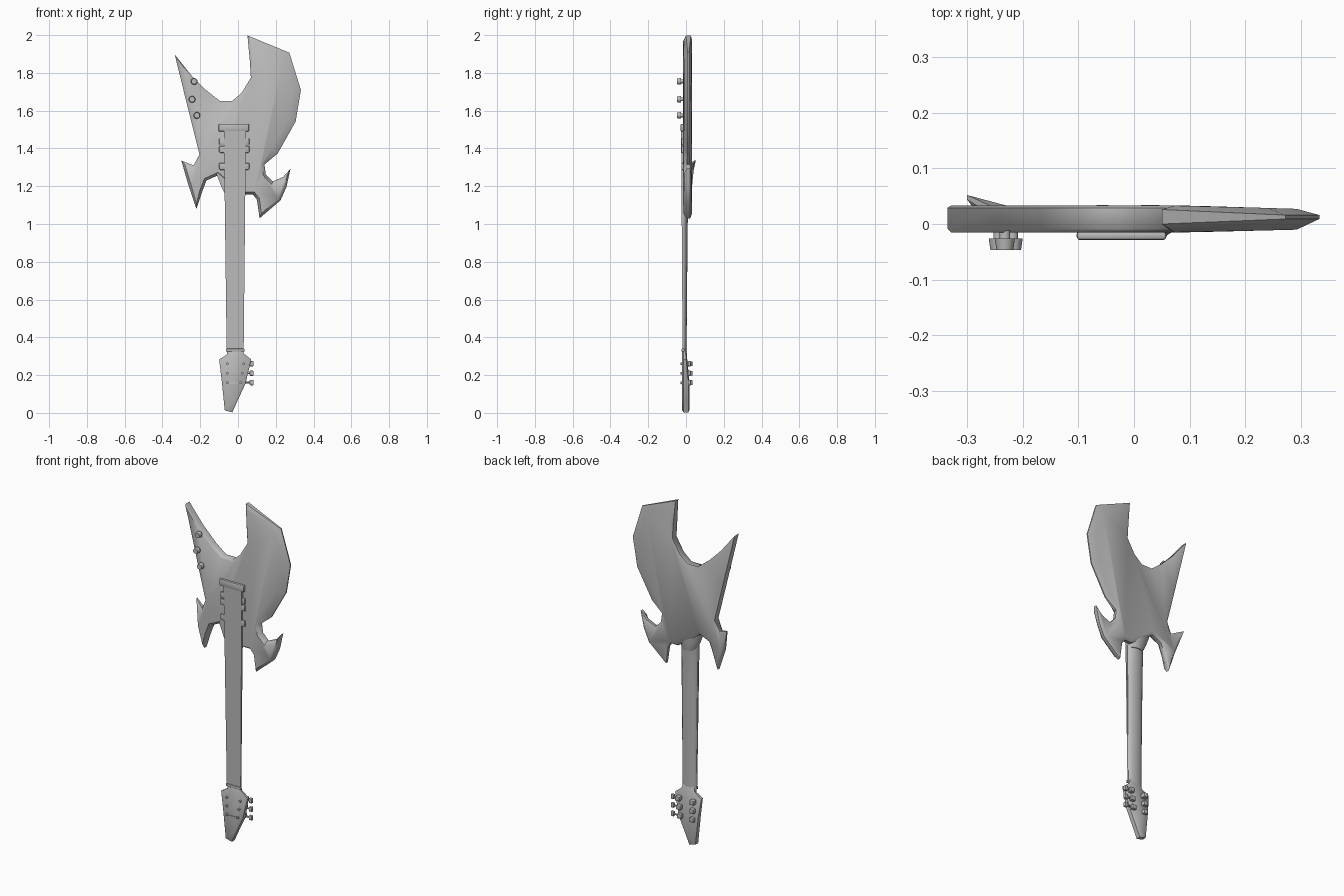
import bpy, bmesh, math
from mathutils import Vector, Matrix

if "Cube" in bpy.data.objects:
    bpy.data.objects.remove(bpy.data.objects["Cube"])

grey = bpy.data.materials.new("plain_grey")
grey.diffuse_color = (0.5, 0.5, 0.5, 1)
grey.use_nodes = True
grey.node_tree.nodes["Principled BSDF"].inputs["Base Color"].default_value = grey.diffuse_color


def finish(name, bm, angle=40):
    bmesh.ops.recalc_face_normals(bm, faces=bm.faces)
    me = bpy.data.meshes.new(name)
    bm.to_mesh(me)
    bm.free()
    ob = bpy.data.objects.new(name, me)
    bpy.context.collection.objects.link(ob)
    me.materials.append(grey)
    bpy.ops.object.select_all(action='DESELECT')
    ob.select_set(True)
    bpy.context.view_layer.objects.active = ob
    bpy.ops.object.shade_smooth_by_angle(angle=math.radians(angle))
    return ob


def loft(name, rings, angle=40):
    """Skin a list of closed rings and cap both ends."""
    bm = bmesh.new()
    vs = [[bm.verts.new(p) for p in r] for r in rings]
    n = len(vs[0])
    for a, b in zip(vs, vs[1:]):
        for i in range(n):
            bm.faces.new((a[i], a[(i + 1) % n], b[(i + 1) % n], b[i]))
    bm.faces.new(vs[0])
    bm.faces.new(vs[-1])
    return finish(name, bm, angle)


def inset(pts, widths):
    """Move each corner of a clockwise outline inward along its mitre."""
    out = []
    for i, p in enumerate(pts):
        d1 = (p - pts[i - 1]).normalized()
        d2 = (pts[(i + 1) % len(pts)] - p).normalized()
        m = Vector((d1.y + d2.y, -d1.x - d2.x)).normalized()
        c = max(0.5, m.dot(Vector((d1.y, -d1.x))))
        out.append(p + m * widths[i] / c)
    return out


def slab(name, pts, widths, edge, face):
    """Bevelled plate: edge(p) gives rim depths, face(p) gives flat depths."""
    pts = [Vector(p) for p in pts]
    ins = inset(pts, widths)
    ring = lambda ps, f, k: [(p.x, f(p)[k], p.y) for p in ps]
    return loft(name, [ring(ins, face, 0), ring(pts, edge, 0),
                       ring(pts, edge, 1), ring(ins, face, 1)], 50)


def box(name, x0, x1, y0, y1, z0, z1, bev=0.003):
    bm = bmesh.new()
    bmesh.ops.create_cube(bm, size=1)
    for v in bm.verts:
        v.co = ((x0 + x1) / 2 + v.co.x * (x1 - x0),
                (y0 + y1) / 2 + v.co.y * (y1 - y0),
                (z0 + z1) / 2 + v.co.z * (z1 - z0))
    bmesh.ops.bevel(bm, geom=bm.edges[:], offset=bev, segments=2,
                    profile=0.5, affect='EDGES')
    return finish(name, bm)


def peg(name, start, end, r0, r1, sides=10):
    bm = bmesh.new()
    a, b = Vector(start), Vector(end)
    rot = (b - a).to_track_quat('Z', 'Y').to_matrix().to_4x4()
    bmesh.ops.create_cone(bm, cap_ends=True, segments=sides, radius1=r0,
                          radius2=r1, depth=(b - a).length,
                          matrix=Matrix.Translation((a + b) / 2) @ rot)
    return finish(name, bm)


# Body outline, clockwise from the left horn
notch = [(-.335, 1.897), (-.245, 1.785), (-.165, 1.705), (-.097, 1.652),
         (-.03, 1.652), (.02, 1.695), (.068, 1.775), (.063, 1.86)]
wing = [(.05, 1.998), (.272, 1.907), (.333, 1.71), (.305, 1.542),
        (.21, 1.373)]
right_fin = [(.14, 1.315), (.147, 1.262), (.183, 1.225), (.24, 1.25),
             (.278, 1.293), (.257, 1.198), (.225, 1.125), (.114, 1.03),
             (.1, 1.13), (.08, 1.155), (.035, 1.155)]
left_fin = [(-.07, 1.225), (-.108, 1.257), (-.167, 1.23), (-.19, 1.17),
            (-.22, 1.08), (-.262, 1.204), (-.3, 1.336), (-.235, 1.31),
            (-.204, 1.368)]
flank = [(-.257, 1.58)]


def body_edge(p):
    if p.x < -.29 and p.y < 1.4:                 # fin tip swept backwards
        return (.044, .052)
    if p.y < 1.34:                               # fins
        return (.004, .022)
    if p.x > .2:                                 # thin outer wing
        return (.009, .016)
    if p.x > .045 and p.y > 1.95:
        return (.0, .026)
    return (-.009, .029)


def body_face(p):
    if p.x < -.27 and p.y < 1.4:
        return (.02, .043)
    return (-.015 + max(0, p.x - .1) * .025, .033 - max(0, p.x - .1) * .03)


slab("body", notch + wing + right_fin + left_fin + flank,
     [.007] * 8 + [.02] + [.04] * 4 + [.014] * 20 + [.012],
     body_edge, body_face)


# Neck with a rounded back, and the flat fretboard
def neck_ring(z, xl, xr, yf, yb, n=10):
    c, w = (xl + xr) / 2, (xr - xl) / 2
    return [(c + w * math.cos(math.pi * i / n),
             yf + (yb - yf) * math.sin(math.pi * i / n), z)
            for i in range(n + 1)]


loft("neck", [neck_ring(.27, -.058, .028, -.014, .002),
              neck_ring(.36, -.06, .030, -.014, .003),
              neck_ring(1.0, -.067, .034, -.015, .009),
              neck_ring(1.13, -.07, .036, -.015, .014),
              neck_ring(1.25, -.07, .036, -.015, .026)])
loft("fretboard", [[(xl, yf, z), (xr, yf, z), (xr, -.012, z), (xl, -.012, z)]
                   for z, xl, xr, yf in ((.33, -.06, .03, -.018),
                                         (1.5, -.075, .042, -.026))])
# Neck heel on the back of the body
loft("neck_heel", [neck_ring(1.14, -.06, .03, -.012, .02),
                   neck_ring(1.19, -.085, .05, -.012, .03),
                   neck_ring(1.28, -.12, .09, -.012, .032)])

# Headstock
head = [(-.048, .34), (-.056, .31), (-.1, .283), (-.087, .177), (-.07, .013),
        (-.03, .003), (0, .07), (.04, .156), (.07, .283), (.03, .315),
        (.022, .34)][::-1]


def head_back(p):
    return .003 + .015 * min(1, max(0, (.32 - p.y) / .15))


slab("headstock", head, [.009] * 11,
     lambda p: (-.013, head_back(p) - .006),
     lambda p: (-.02, head_back(p)))
box("nut", -.064, .034, -.024, -.012, .325, .34)
box("truss_cover", -.045, .005, -.024, -.018, .15, .16, .001)

# Bridge and pickups
box("bridge", -.103, .058, -.029, -.012, 1.49, 1.53, .006)
for i, z in enumerate((1.435, 1.395, 1.305)):
    box(f"pickup_{i}", -.1, .06, -.024, -.012, z - .018, z + .018, .005)

# Control knobs
for i, (x, z) in enumerate(((-.232, 1.755), (-.243, 1.66), (-.218, 1.575))):
    peg(f"knob_shaft_{i}", (x, -.012, z), (x, -.028, z), .01, .01)
    peg(f"knob_{i}", (x, -.026, z), (x, -.047, z), .018, .015, 12)

# Tuners on both sides of the headstock
for i, z in enumerate((.26, .21, .16)):
    for side, px, bx in (("left", -.057, -.057), ("right", .03 - i * .008, .035 - i * .006)):
        peg(f"{side}_string_post_{i}", (px, -.01, z), (px, -.028, z), .007, .007)
        box(f"{side}_tuner_{i}", bx - .014, bx + .014, .0, .034,
            z - .013, z + .013, .004)
    peg(f"tuner_shaft_{i}", (.03, .018, z), (.07, .018, z), .005, .005, 8)
    box(f"tuner_button_{i}", .062, .082, .01, .026, z - .014, z + .014, .004)
